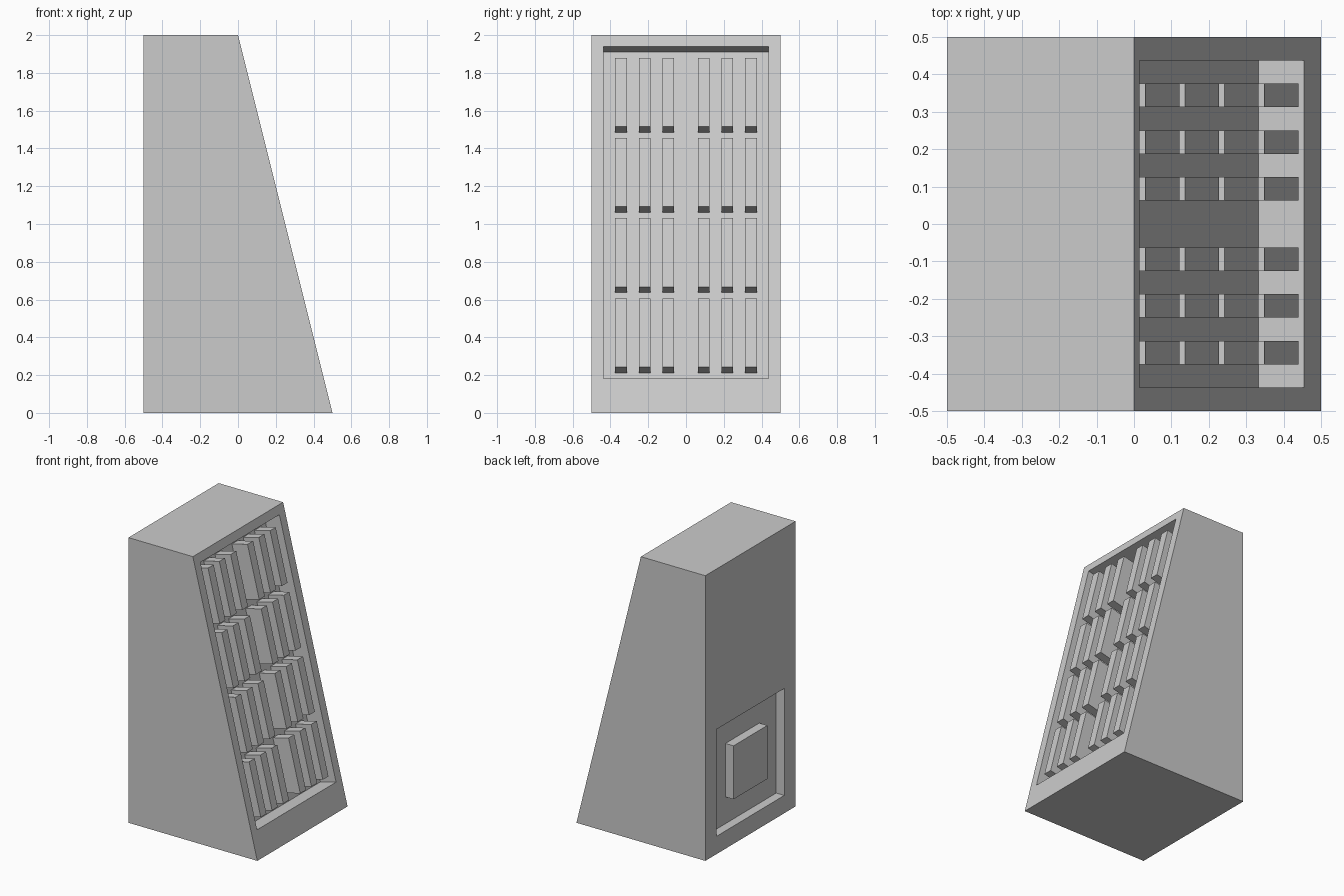
import bpy, bmesh, math
from mathutils import Matrix, Vector

if "Cube" in bpy.data.objects:
    bpy.data.objects.remove(bpy.data.objects["Cube"])


def finish(bm, name):
    bmesh.ops.recalc_face_normals(bm, faces=bm.faces)
    mesh = bpy.data.meshes.new(name)
    bm.to_mesh(mesh)
    bm.free()
    ob = bpy.data.objects.new(name, mesh)
    bpy.context.collection.objects.link(ob)
    return ob


def add_box(bm, lo, hi):
    lo, hi = Vector(lo), Vector(hi)
    m = Matrix.Translation((lo + hi) / 2) @ Matrix.Diagonal((*(hi - lo), 1))
    bmesh.ops.create_cube(bm, size=1, matrix=m)


def boxes(name, extents, frame=Matrix()):
    bm = bmesh.new()
    for lo, hi in extents:
        add_box(bm, lo, hi)
    bm.transform(frame)
    return finish(bm, name)


def carve(target, cutter):
    cutter.hide_render = True
    mod = target.modifiers.new("recess", 'BOOLEAN')
    mod.operation = 'DIFFERENCE'
    mod.solver = 'EXACT'
    mod.object = cutter
    bpy.context.view_layer.objects.active = target
    bpy.ops.object.modifier_apply(modifier=mod.name)
    bpy.data.objects.remove(cutter)


# Wedge-shaped cabinet body, extruded along y
bm = bmesh.new()
profile = [(-0.5, 0), (0.5, 0), (0, 2), (-0.5, 2)]
face = bm.faces.new([bm.verts.new((x, -0.5, z)) for x, z in profile])
ext = bmesh.ops.extrude_face_region(bm, geom=[face])
bmesh.ops.translate(bm, vec=(0, 1, 0),
                    verts=[v for v in ext["geom"] if isinstance(v, bmesh.types.BMVert)])
body = finish(bm, "cabinet_body")

# Frame of the sloped face: local x outward, z up the slope, origin at its foot
slope = Matrix.Translation((0.5, 0, 0)) @ Matrix.Rotation(-math.atan2(0.5, 2), 4, 'Y')

# Recesses in the sloped face and in the upright back
carve(body, boxes("slope_cutter", [((-0.125, -0.4375, 0.1875), (0.1, 0.4375, 2.0))], slope))
carve(body, boxes("back_cutter", [((-0.6, -0.375, 0.125), (-0.4375, 0.375, 0.875))]))

# Four rows of six upright bars, flush with the slope
bars = []
for row in range(4):
    s = 0.25 + 0.4375 * row
    for y in (0.09375, 0.21875, 0.34375):
        for side in (-1, 1):
            c = side * y
            bars.append(((-0.125, c - 0.03125, s), (0, c + 0.03125, s + 0.375)))
boxes("slot_bars", bars, slope)

# Square block inside the back recess
boxes("back_block", [((-0.5, -0.1875, 0.3125), (-0.4375, 0.1875, 0.6875))])
